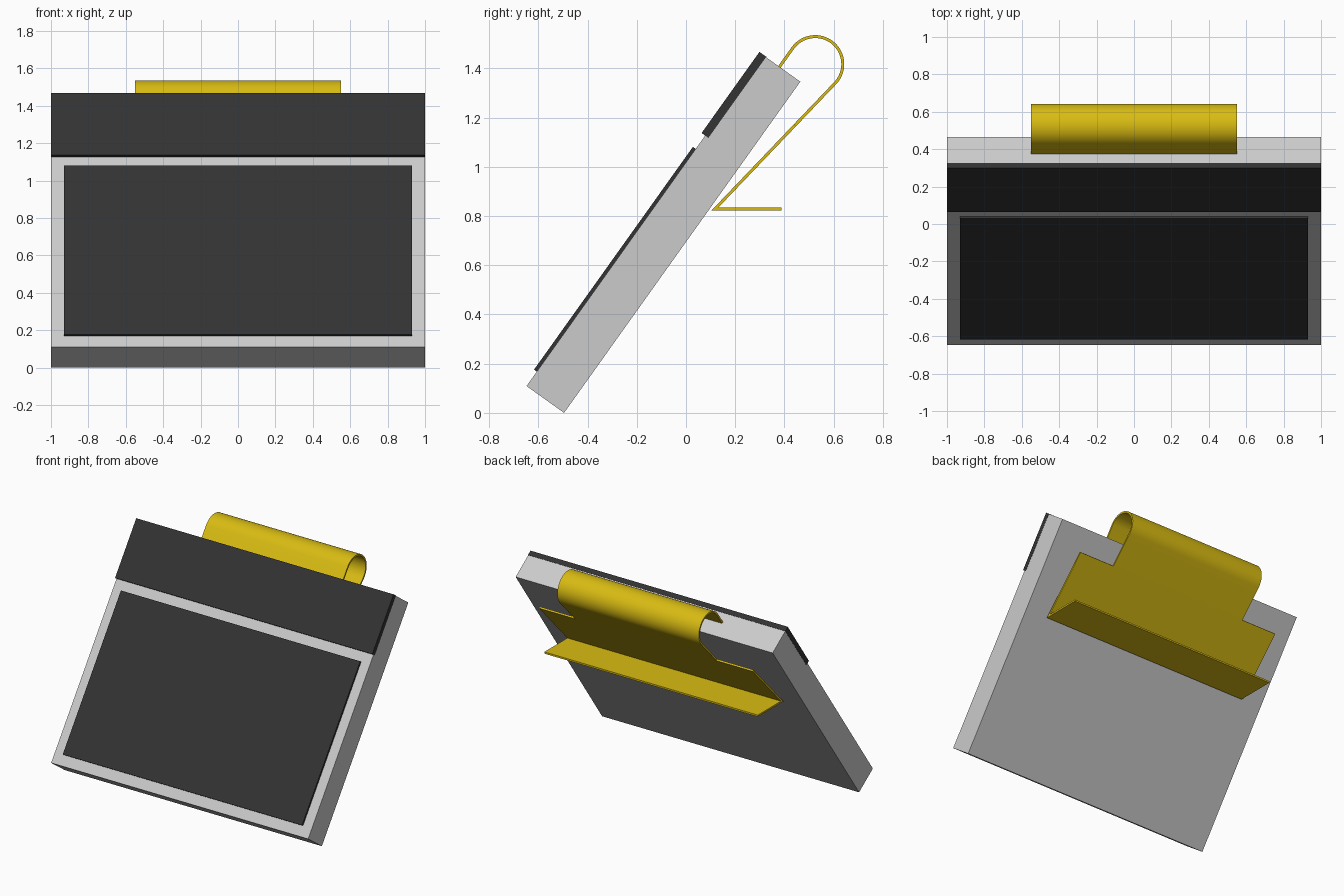
import bpy
import math
from mathutils import Matrix, Vector

cube = bpy.data.objects.get("Cube")
if cube:
    bpy.data.objects.remove(cube, do_unlink=True)


def material(name, color):
    mat = bpy.data.materials.new(name)
    mat.use_nodes = True
    mat.diffuse_color = (*color, 1)
    bsdf = mat.node_tree.nodes["Principled BSDF"]
    bsdf.inputs["Base Color"].default_value = (*color, 1)
    bsdf.inputs["Roughness"].default_value = 0.6
    return mat


GREY = material("light grey", (0.6, 0.6, 0.6))
DARK = material("charcoal", (0.033, 0.033, 0.033))
YELLOW = material("yellow", (0.69, 0.5, 0.006))

# Leaning frame: x across, y up the panel, z out of its front face
TILT = math.radians(54.5)
FRAME = Matrix.Translation((0, -0.648, 0.109)) @ Matrix.Rotation(TILT, 4, "X")


def slab(name, half_width, low, high, back, front, mat):
    """Box on the leaning frame."""
    bpy.ops.mesh.primitive_cube_add(size=1)
    obj = bpy.context.object
    obj.name = name
    size = Vector((2 * half_width, high - low, front - back))
    centre = Vector((0, (low + high) / 2, (back + front) / 2))
    obj.data.transform(FRAME @ Matrix.Translation(centre) @ Matrix.Diagonal((*size, 1)))
    obj.data.materials.append(mat)
    return obj


# Panel, header band and screen
slab("panel_body", 0.999, 0, 1.653, -0.1875, 0, GREY)
slab("header_band", 1.0, 1.25, 1.655, -0.016, 0.018, DARK)
slab("screen", 0.93, 0.072, 1.184, -0.004, 0.014, DARK)

# Clip path in the side plane: foot, fold, shoulder, round bend, short tail
centre, radius = Vector((0.525, 1.417)), 0.112
foot, fold = Vector((0.388, 0.829)), Vector((0.118, 0.829))
to_centre = centre - fold
slope = math.atan2(to_centre.y, to_centre.x) - math.asin(radius / to_centre.length)
shoulder = fold + 0.47 * Vector((math.cos(slope), math.sin(slope)))
path = [foot, fold, shoulder]
start, end, steps = slope - math.pi / 2, TILT + math.pi / 2, 32
for i in range(steps + 1):
    a = start + (end - start) * i / steps
    path.append(centre + radius * Vector((math.cos(a), math.sin(a))))
path.append(path[-1] - 0.095 * Vector((math.cos(TILT), math.sin(TILT))))

# Sheet: narrow strip all along, with wings below the shoulder
columns = (-0.83, -0.55, 0.55, 0.83)
verts, faces, index = [], [], {}
for r, p in enumerate(path):
    for c, x in enumerate(columns):
        if r <= 2 or c in (1, 2):
            index[r, c] = len(verts)
            verts.append((x, p.x, p.y))
for r in range(len(path) - 1):
    for c in range(3):
        corners = [(r, c), (r, c + 1), (r + 1, c + 1), (r + 1, c)]
        if all(k in index for k in corners):
            faces.append([index[k] for k in corners])
mesh = bpy.data.meshes.new("clip")
mesh.from_pydata(verts, [], faces)
mesh.materials.append(YELLOW)
clip = bpy.data.objects.new("clip", mesh)
bpy.context.collection.objects.link(clip)

# Sheet thickness, then smooth bend with sharp edges
solid = clip.modifiers.new("thickness", "SOLIDIFY")
solid.thickness = 0.012
solid.offset = 0
solid.use_even_offset = True
bpy.ops.object.select_all(action="DESELECT")
clip.select_set(True)
bpy.context.view_layer.objects.active = clip
bpy.ops.object.modifier_apply(modifier=solid.name)
bpy.ops.object.shade_smooth_by_angle(angle=math.radians(30))
